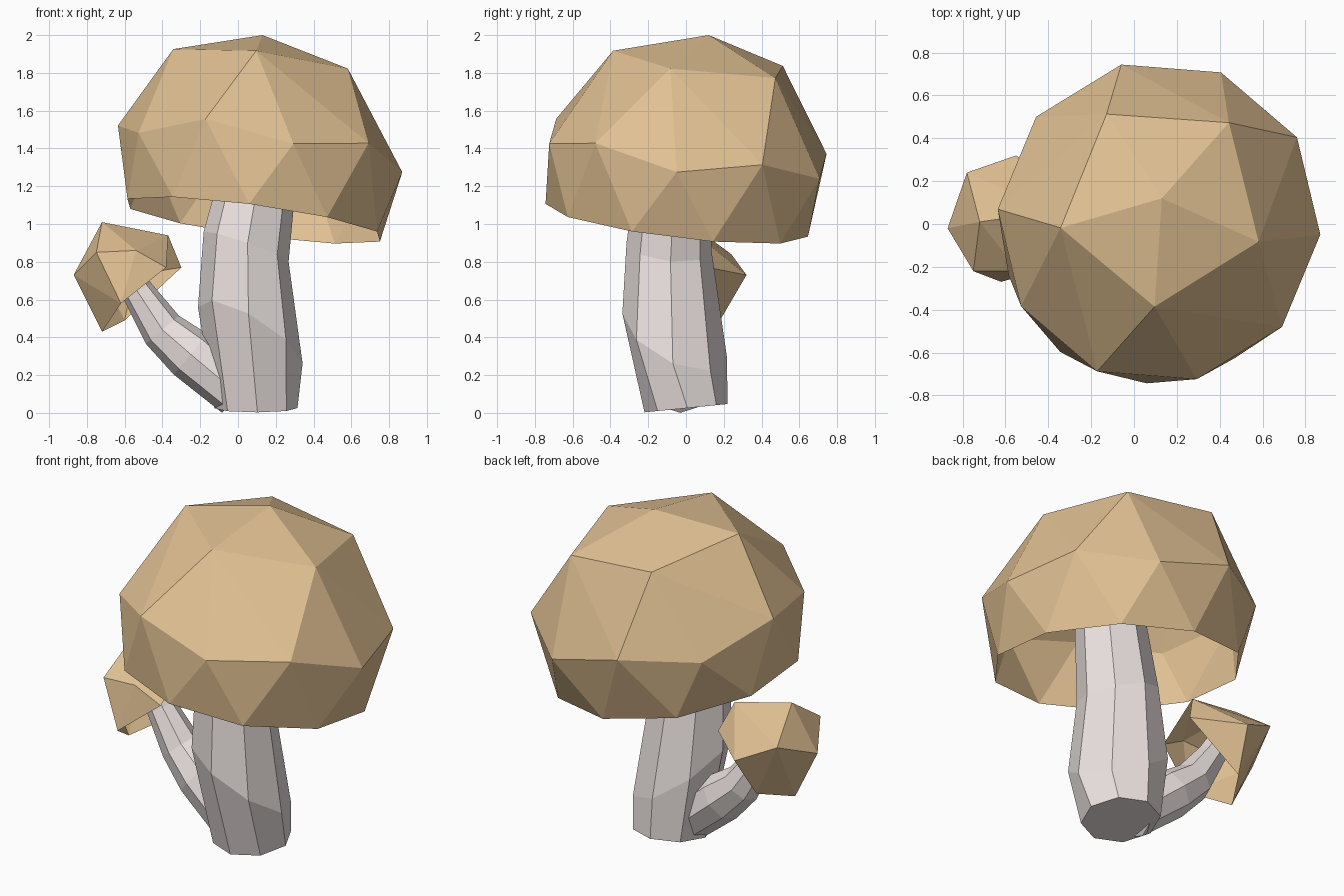
import bpy, bmesh, math
from mathutils import Vector

if "Cube" in bpy.data.objects:
    bpy.data.objects.remove(bpy.data.objects["Cube"])


def material(name, rgb):
    m = bpy.data.materials.new(name)
    m.diffuse_color = (*rgb, 1)
    m.use_nodes = True
    m.node_tree.nodes["Principled BSDF"].inputs["Base Color"].default_value = m.diffuse_color
    return m


TAN = material("cap_tan", (0.75, 0.53, 0.29))
PALE = material("stem_pale", (0.84, 0.77, 0.75))


def finish(bm, name, mat):
    bmesh.ops.recalc_face_normals(bm, faces=bm.faces)
    me = bpy.data.meshes.new(name)
    bm.to_mesh(me)
    bm.free()
    ob = bpy.data.objects.new(name, me)
    me.materials.append(mat)
    bpy.context.collection.objects.link(ob)
    return ob


def ring(c, r, n, phase, slope, wave=0.0):
    """Ring of points on a sloped plane, alternately lowered and raised by wave."""
    pts = []
    for i in range(n):
        a = math.radians(phase) + math.tau * i / n
        dx, dy = r * math.cos(a), r * math.sin(a)
        dz = slope[0] * dx + slope[1] * dy + (wave if i % 2 else -wave)
        pts.append(Vector(c) + Vector((dx, dy, dz)))
    return pts


def open_dome(name, crown, rim):
    """Faceted hull with the opening inside the rim removed."""
    bm = bmesh.new()
    for p in crown:
        bm.verts.new(p)
    rim_verts = {bm.verts.new(p) for p in rim}
    bmesh.ops.convex_hull(bm, input=bm.verts[:])
    gone = [f for f in bm.faces if all(v in rim_verts for v in f.verts)]
    bmesh.ops.delete(bm, geom=gone, context='FACES')
    return finish(bm, name, TAN)


def loft(name, rings):
    bm = bmesh.new()
    vs = [[bm.verts.new(p) for p in r] for r in rings]
    n = len(vs[0])
    for a, b in zip(vs, vs[1:]):
        for i in range(n):
            j = (i + 1) % n
            bm.faces.new((a[i], a[j], b[j], b[i]))
    bm.faces.new(vs[0][::-1])
    bm.faces.new(vs[-1])
    return finish(bm, name, PALE)


# Large cap: tilted rings of 1, 5, 10 and 10 points, open underneath
tilt = (-0.12, -0.12)
open_dome("large_cap",
          [Vector((0.13, 0.12, 2.0))]
          + ring((0.13, 0.10, 1.855), 0.487, 5, 266, tilt)
          + ring((0.117, 0.01, 1.398), 0.755, 10, 283.5, tilt, 0.04),
          ring((0.083, -0.049, 1.02), 0.695, 10, 268, (-0.135, -0.12)))

# Small cap: leaning outwards, open towards the large stem
open_dome("small_cap",
          [(-0.87, -0.02, 0.73), (-0.75, -0.22, 0.85), (-0.72, 0.01, 1.01),
           (-0.78, 0.24, 0.84), (-0.55, 0.32, 0.73), (-0.54, -0.22, 0.86)],
          [(-0.62, -0.27, 0.58), (-0.38, -0.20, 0.77), (-0.37, 0.06, 0.94),
           (-0.30, 0.12, 0.77), (-0.60, 0.18, 0.49), (-0.72, -0.02, 0.43)])

# Large stem: octagonal, bulging and slightly bent
loft("large_stem", [
    ring((0.095, 0.0, 0.025), 0.22, 8, 272, (0.0, 0.1)),
    ring((0.065, -0.06, 0.41), 0.277, 8, 268, (-0.55, -0.4)),
    ring((0.043, -0.09, 0.88), 0.225, 8, 272, (-0.35, -0.1)),
    ring((0.13, -0.06, 1.38), 0.19, 8, 272, tilt)])

# Small stem: octagonal, curving up into the small cap
path = [(0.0, -0.03, 0.10, 0.13), (-0.25, 0.0, 0.31, 0.14),
        (-0.40, 0.02, 0.44, 0.115), (-0.53, 0.02, 0.64, 0.085),
        (-0.61, 0.02, 0.78, 0.075)]
rings = []
for k, (x, y, z, r) in enumerate(path):
    p, q = path[max(k - 1, 0)], path[min(k + 1, len(path) - 1)]
    t = (Vector(q[:3]) - Vector(p[:3])).normalized()
    side = Vector((0, 1, 0))
    up = t.cross(side).normalized()
    rings.append([Vector((x, y, z)) + r * (math.cos(a) * side + math.sin(a) * up)
                  for a in (math.tau * i / 8 for i in range(8))])
loft("small_stem", rings)
